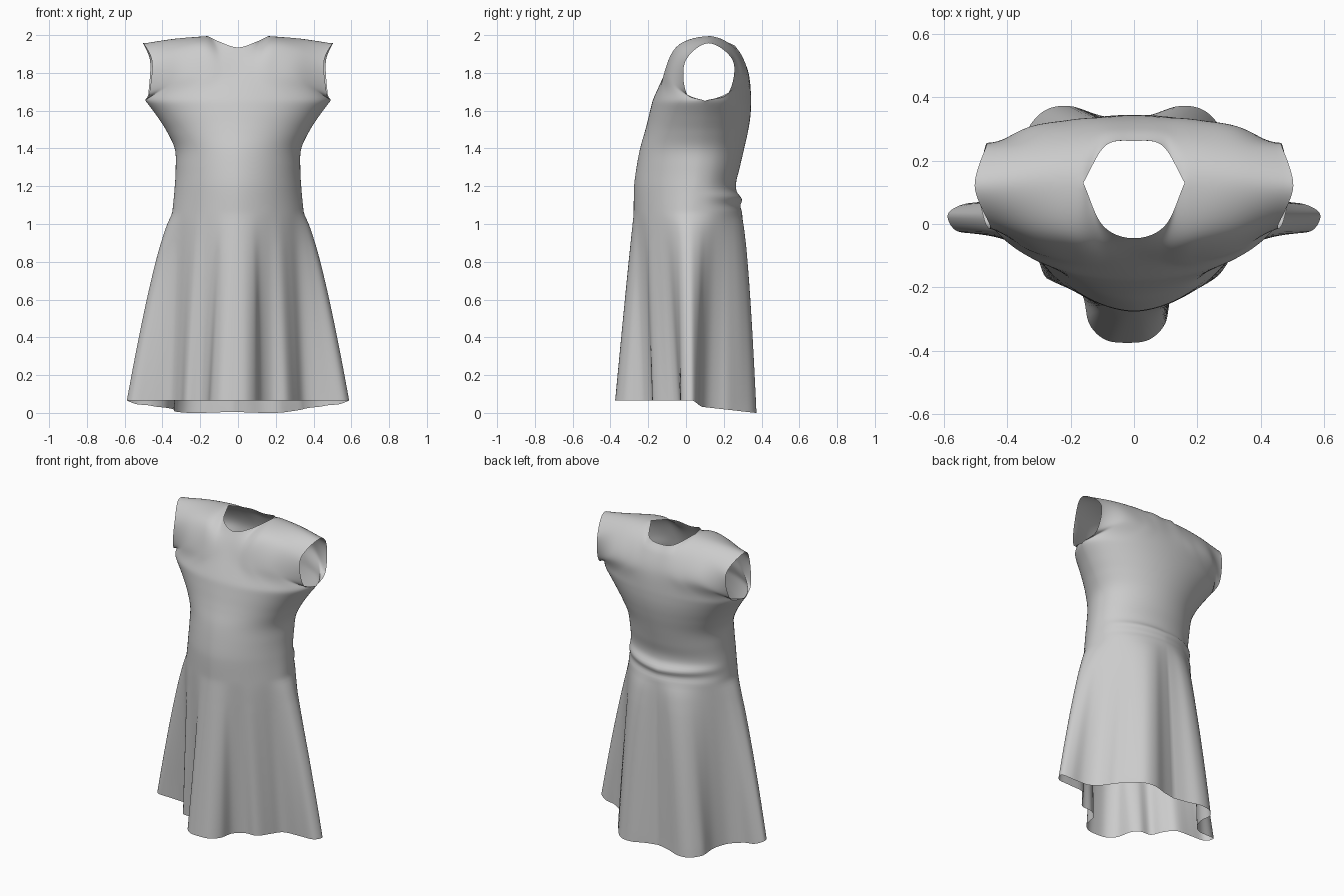
import bpy, bmesh
from math import sin, cos, pi, exp
from mathutils import Vector as V

if "Cube" in bpy.data.objects:
    bpy.data.objects.remove(bpy.data.objects["Cube"])

NC = 96            # columns from front centre to back centre (half the dress)
H = NC // 2


def spline(pts, t, mirror=False, end=None):
    """Catmull-Rom through pts, t in 0..1; mirror = start on the x=0 plane."""
    pts = [V(p) for p in pts]
    start = 2 * pts[0] - pts[1]
    if mirror:
        start = pts[1].copy()
        start.x = -start.x
    p = [start] + pts + [end or 2 * pts[-1] - pts[-2]]
    f = t * (len(pts) - 1)
    i = min(int(f), len(pts) - 2)
    f -= i
    a, b, c, d = p[i:i + 4]
    return 0.5 * (2 * b + (c - a) * f + (2 * a - 5 * b + 4 * c - d) * f**2
                  + (3 * b - a - 3 * c + d) * f**3)


def ramp(v, lo, hi):
    k = min(max((v - lo) / (hi - lo), 0), 1)
    return k * k * (3 - 2 * k)


# Torso profile: height, half width, front depth, back depth
TORSO = [(1.05, .349, -.277, .290), (1.20, .335, -.275, .264), (1.30, .33, -.262, .285),
         (1.40, .335, -.243, .308), (1.50, .382, -.215, .330), (1.58, .435, -.195, .342),
         (1.65, .488, -.178, .345)]

# Hem outline seen from above, front centre to back centre
HEM = [(0, -.375), (.07, -.365), (.12, -.315), (.14, -.23), (.19, -.182), (.265, -.172),
       (.31, -.1), (.36, -.04), (.47, -.03), (.56, -.022), (.588, .03), (.54, .062),
       (.46, .074), (.395, .11), (.355, .17), (.33, .24), (.3, .31), (.245, .362),
       (.17, .372), (.085, .345), (0, .327)]

# Bodice panels: columns from centre to armhole, points above the underarm
FRONT = [[(0, -.12, 1.78), (0, -.08, 1.87), (0, -.045, 1.935)],
         [(.08, -.12, 1.78), (.09, -.075, 1.885), (.098, -.005, 1.965)],
         [(.18, -.118, 1.78), (.18, -.045, 1.945), (.16, .13, 1.995)],
         [(.32, -.085, 1.77), (.32, -.022, 1.925), (.33, .13, 1.982)],
         [(.47, .004, 1.69), (.455, -.004, 1.86), (.503, .12, 1.957)]]
BACK = [[(0, .335, 1.78), (0, .3, 1.88), (0, .262, 1.935)],
        [(.09, .335, 1.78), (.09, .295, 1.89), (.09, .247, 1.95)],
        [(.19, .33, 1.78), (.18, .255, 1.93), (.16, .13, 1.995)],
        [(.34, .305, 1.77), (.33, .245, 1.915), (.33, .13, 1.982)],
        [(.475, .222, 1.69), (.465, .25, 1.86), (.503, .12, 1.957)]]


def torso(z, s):
    """Point on the torso at height z, s = 0 front centre .. 1 back centre."""
    for i in range(len(TORSO) - 1):
        if z <= TORSO[i + 1][0] + 1e-6:
            break
    f = (z - TORSO[i][0]) / (TORSO[i + 1][0] - TORSO[i][0])
    r = [spline([V((q[k], 0, 0)) for q in TORSO], (i + f) / (len(TORSO) - 1)).x
         for k in (1, 2, 3)]
    h = (z - 1.05) / .6
    yc = .02 + .08 * h
    n = 1.72 + .3 * h if s <= .5 else 2.0
    u = 2 * s if s <= .5 else 2 - 2 * s
    a = pi / 2 * min(u, 1) ** 1.15
    n += (1.9 - n) * ramp(u, .75, 1)
    sx, cy = max(sin(a), 0) ** (2 / n), max(cos(a), 0) ** (2 / n)
    y = yc + ((r[1] if s <= .5 else r[2]) - yc) * cy
    if s > .5:  # gathered creases at the small of the back
        y += cy * (.03 * exp(-((z - 1.13 - .02 * sx) / .022) ** 2)
                   + .012 * exp(-((z - 1.065) / .018) ** 2))
    return V((r[0] * sx, y, z))


def skirt(t, s):
    """Point on the skirt, t = 0 waist .. 1 hem."""
    w = torso(1.05, s)
    h = spline([(x, y, 0) for x, y in HEM], s, True)
    hem_z = .066 - .028 * ramp(h.y, .03, .09) - .038 * min(max((h.y - .03) / .34, 0), 1)
    return V((w.x + (h.x - w.x) * t ** .74,
              w.y + (h.y - w.y) * t ** (.95 - .4 * ramp(s, .4, .8)),
              w.z + (hem_z - w.z) * t))


def panel_point(cols, row, u):
    if row == 2:  # neckline and shoulder seam are separate curves
        if u < .5:
            return spline([c[2] for c in cols[:3]], 2 * u, True)
        return spline([c[2] for c in cols[2:]], 2 * u - 1)
    return spline([c[row] for c in cols], u, True)


def panel(cols, s, v):
    """Point on a bodice panel, v = 0 underarm level .. 1 shoulder or neckline."""
    u = min(2 * s if s <= .5 else 2 - 2 * s, 1)
    pts = [torso(1.58, s), torso(1.65, s)] + [panel_point(cols, r, u) for r in range(3)]
    other = panel_point(BACK if cols is FRONT else FRONT, 1, u)
    k = min(max((u - .3) / .2, 0), 1)  # round over the shoulder
    end = (2 * pts[4] - pts[3]).lerp(other, k)
    return spline(pts, .25 + .75 * v, end=end)


bm = bmesh.new()


def add_grid(rows):
    """Add a sheet of quads and its mirror image."""
    for side in (1, -1):
        grid = [[bm.verts.new((p.x * side, p.y, p.z)) for p in row] for row in rows]
        for a, b in zip(grid, grid[1:]):
            for i in range(len(a) - 1):
                bm.faces.new((a[i], a[i + 1], b[i + 1], b[i])[::side])


# Skirt and torso
S = [i / NC for i in range(NC + 1)]
add_grid([[skirt(1 - (j / 40), s) for s in S] for j in range(40)]
         + [[torso(1.05 + .6 * j / 48, s) for s in S] for j in range(49)])
# Front and back bodice panels, leaving the armholes and neck open
add_grid([[panel(FRONT, s, j / 28) for s in S[:H + 1]] for j in range(29)])
add_grid([[panel(BACK, s, j / 28) for s in S[H:]] for j in range(29)])
bmesh.ops.remove_doubles(bm, verts=bm.verts, dist=2e-4)
# Relax the cloth from the waist up, keeping the open edges in place
for _ in range(4):
    soft = [v for v in bm.verts if v.co.z > .9 and not v.is_boundary]
    bmesh.ops.smooth_vert(bm, verts=soft, factor=.5,
                          use_axis_x=True, use_axis_y=True, use_axis_z=True)
# Skirt folds hang slightly to one side
for v in bm.verts:
    t = min(max((1.05 - v.co.z) / 1.0, 0), 1)
    v.co.x -= t * (.022 * ramp(-v.co.y, .1, .25) + .03 * ramp(v.co.y, .2, .32))
bmesh.ops.recalc_face_normals(bm, faces=bm.faces)

mesh = bpy.data.meshes.new("dress")
bm.to_mesh(mesh)
bm.free()
for p in mesh.polygons:
    p.use_smooth = True
dress = bpy.data.objects.new("dress", mesh)
bpy.context.collection.objects.link(dress)
